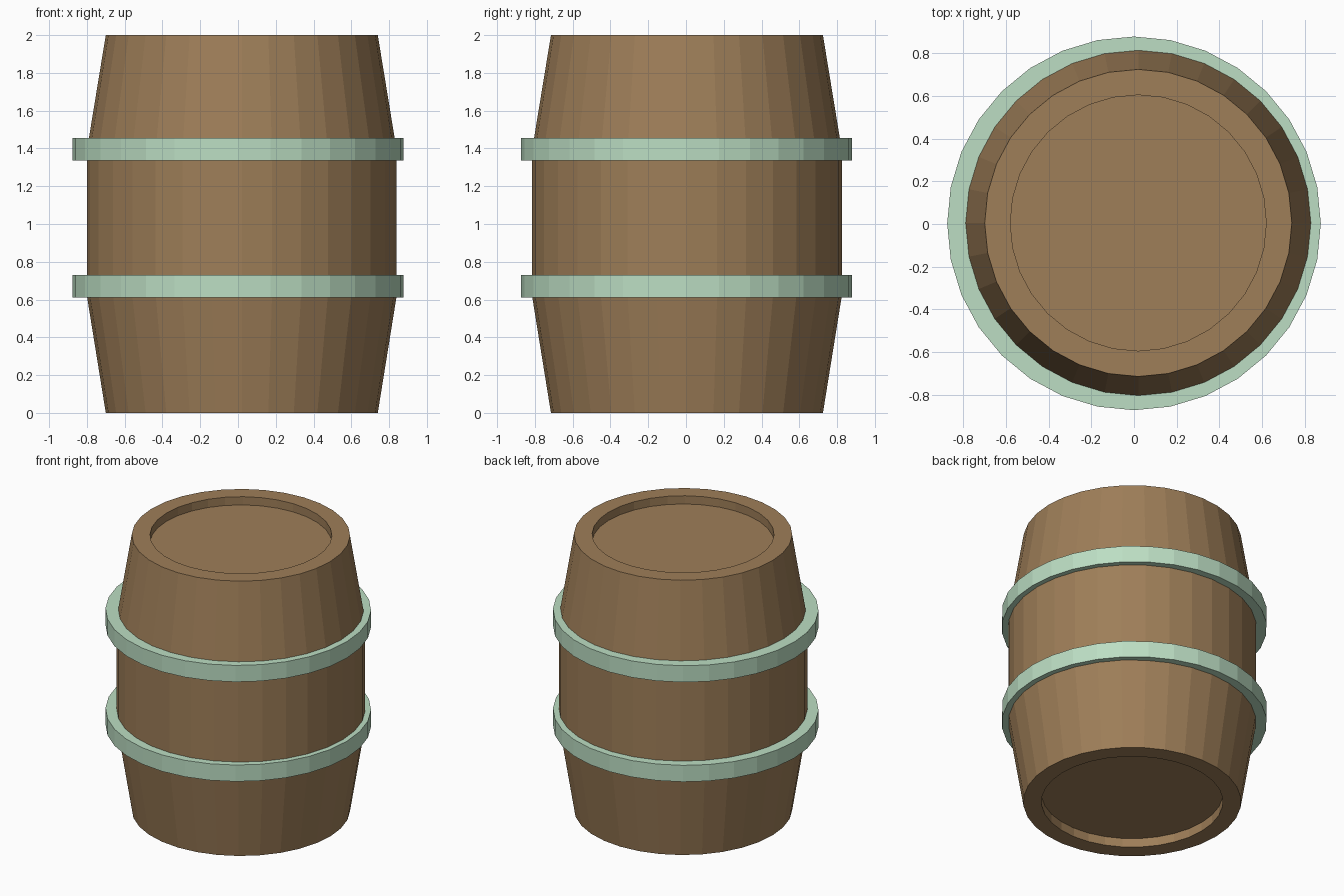
import bpy, bmesh, math

if "Cube" in bpy.data.objects:
    bpy.data.objects.remove(bpy.data.objects["Cube"])

SIDES = 32


def material(name, rgb):
    m = bpy.data.materials.new(name)
    m.diffuse_color = (*rgb, 1)
    m.use_nodes = True
    m.node_tree.nodes["Principled BSDF"].inputs["Base Color"].default_value = m.diffuse_color
    return m


wood = material("brown_wood", (0.342, 0.209, 0.098))
mint = material("pale_green_metal", (0.503, 0.730, 0.546))


def lathe(name, profile, mat, center=(0, 0), closed=False):
    """Revolve (radius, z) points about z; open profiles get end caps."""
    bm = bmesh.new()
    rings = []
    for r, z in profile:
        rings.append([bm.verts.new((r * math.cos(a), r * math.sin(a), z))
                      for a in (2 * math.pi * i / SIDES for i in range(SIDES))])
    pairs = list(zip(rings, rings[1:]))
    if closed:
        pairs.append((rings[-1], rings[0]))
    for a, b in pairs:
        for i in range(SIDES):
            j = (i + 1) % SIDES
            bm.faces.new((a[i], a[j], b[j], b[i]))
    if not closed:
        bm.faces.new(rings[0])
        bm.faces.new(rings[-1])
    bmesh.ops.recalc_face_normals(bm, faces=bm.faces)
    me = bpy.data.meshes.new(name)
    bm.to_mesh(me)
    bm.free()
    me.materials.append(mat)
    ob = bpy.data.objects.new(name, me)
    ob.location = (*center, 0)
    bpy.context.collection.objects.link(ob)
    return ob


# Barrel body: recessed ends, tapered ends, straight middle
lower = [(0.60, 0.065), (0.60, 0.0), (0.72, 0.0), (0.82, 0.62)]
upper = [(0.82, 1.39), (0.72, 2.0), (0.60, 2.0), (0.60, 1.94)]
lathe("barrel_body", lower + upper, wood, center=(0.02, 0.005))

# Two metal hoops
for name, z0, z1 in (("lower_hoop", 0.61, 0.73), ("upper_hoop", 1.335, 1.455)):
    lathe(name, [(0.78, z0), (0.876, z0), (0.876, z1), (0.78, z1)],
          mint, center=(0, 0.003), closed=True)
